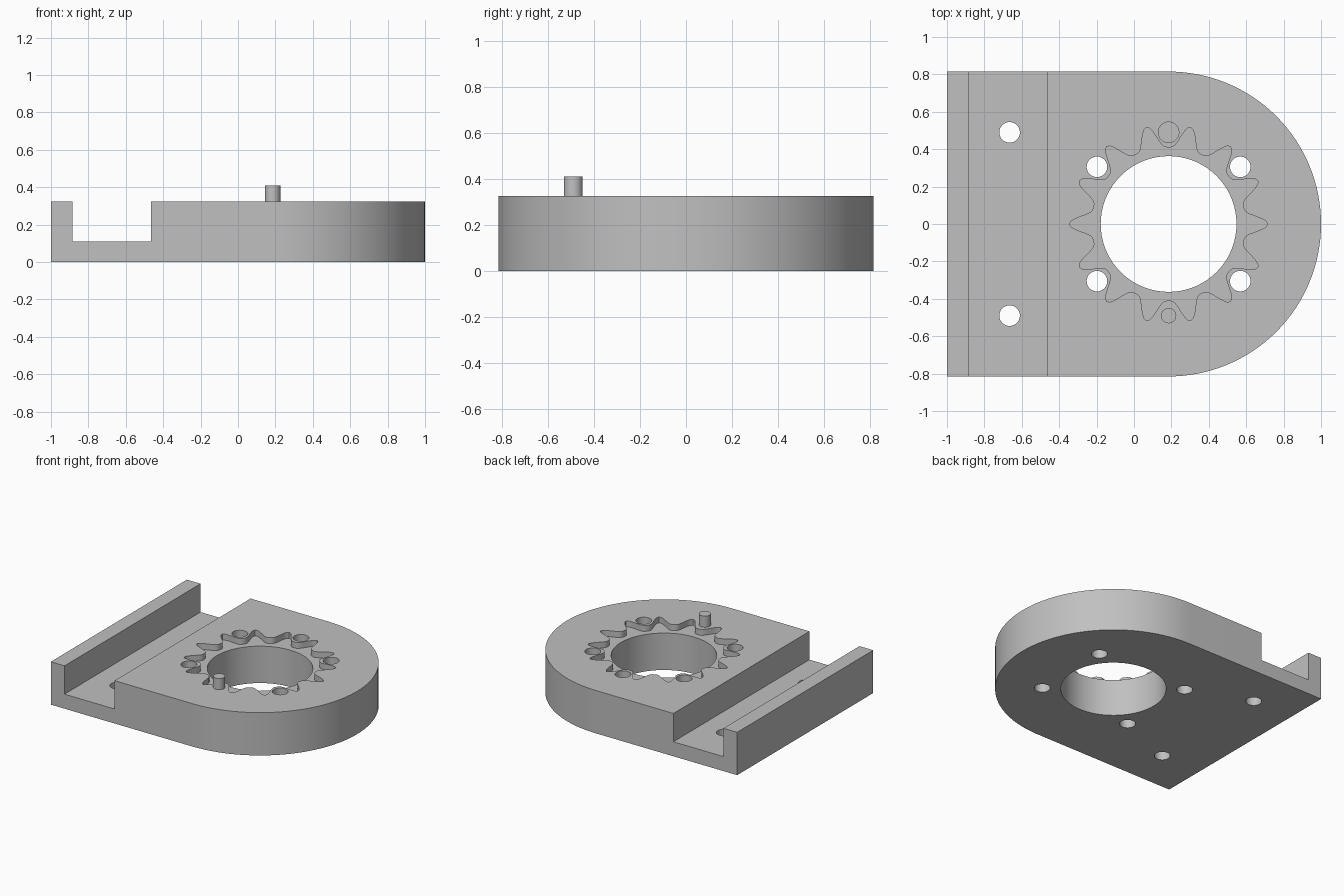
import bpy, bmesh
from math import sin, cos, pi, radians

if "Cube" in bpy.data.objects:
    bpy.data.objects.remove(bpy.data.objects["Cube"], do_unlink=True)

HEIGHT, SLOT_Z, POCKET_Z = 0.325, 0.11, 0.28
CX, END_R, BORE_R, PIN_R, HOLE_R = 0.185, 0.815, 0.363, 0.041, 0.055
RING_R, TEETH = 0.49, 14

grey = bpy.data.materials.new("machined grey")
grey.use_nodes = True
colour = (0.53, 0.53, 0.53, 1)
grey.diffuse_color = colour
grey.node_tree.nodes["Principled BSDF"].inputs["Base Color"].default_value = colour


def extrude(name, outline, z0, z1):
    """Solid made by raising a counter-clockwise outline from z0 to z1."""
    bm = bmesh.new()
    base = bm.faces.new([bm.verts.new((x, y, z0)) for x, y in outline])
    top = bmesh.ops.extrude_face_region(bm, geom=[base])["geom"]
    verts = [g for g in top if isinstance(g, bmesh.types.BMVert)]
    bmesh.ops.translate(bm, verts=verts, vec=(0, 0, z1 - z0))
    bmesh.ops.recalc_face_normals(bm, faces=bm.faces)
    mesh = bpy.data.meshes.new(name)
    bm.to_mesh(mesh)
    bm.free()
    mesh.materials.append(grey)
    obj = bpy.data.objects.new(name, mesh)
    bpy.context.collection.objects.link(obj)
    return obj


def circle(x, y, r, n=32):
    return [(x + r * cos(2 * pi * i / n), y + r * sin(2 * pi * i / n)) for i in range(n)]


def activate(obj):
    bpy.ops.object.select_all(action="DESELECT")
    obj.select_set(True)
    bpy.context.view_layer.objects.active = obj


def cut(body, outline, z0, z1=1):
    """Remove an extruded outline from the body."""
    cutter = extrude("cutter", outline, z0, z1)
    cutter.hide_render = True
    mod = body.modifiers.new("cut", "BOOLEAN")
    mod.operation, mod.solver, mod.object = "DIFFERENCE", "EXACT", cutter
    activate(body)
    bpy.ops.object.modifier_apply(modifier=mod.name)
    bpy.data.objects.remove(cutter, do_unlink=True)


# Base plate with one rounded end
steps = 64
arc = [(CX + END_R * sin(pi * i / steps), -END_R * cos(pi * i / steps))
       for i in range(steps + 1)]
plate = extrude("base_plate", [(-1, -END_R)] + arc + [(-1, END_R)], 0, HEIGHT)

# Cross slot near the square end
cut(plate, [(-0.885, -1), (-0.465, -1), (-0.465, 1), (-0.885, 1)], SLOT_Z)

# Shallow toothed pocket around the bore
star = []
samples = TEETH * 16
for i in range(samples):
    a = 2 * pi * i / samples
    r = 0.41 + 0.12 * ((1 + cos(TEETH * a)) / 2) ** 1.8
    star.append((CX + r * cos(a), r * sin(a)))
cut(plate, star, POCKET_Z)
cut(plate, circle(CX, 0, BORE_R, 72), -1)

# Through holes around the bore and in the slot
hole_angle = 1.5 * 2 * pi / TEETH
for side in (-1, 1):
    for end in (-1, 1):
        cut(plate, circle(CX + end * RING_R * cos(hole_angle),
                          side * RING_R * sin(hole_angle), HOLE_R), -1)
    cut(plate, circle(-0.665, side * RING_R, HOLE_R), -1)

# Blind locating hole at the back
cut(plate, circle(CX, RING_R, HOLE_R), 0.225)

# Locating pin at the front
pin = extrude("locating_pin", circle(CX, -RING_R, PIN_R), HEIGHT - 0.02, 0.41)

for obj in (plate, pin):
    activate(obj)
    bpy.ops.object.shade_smooth_by_angle(angle=radians(30))
